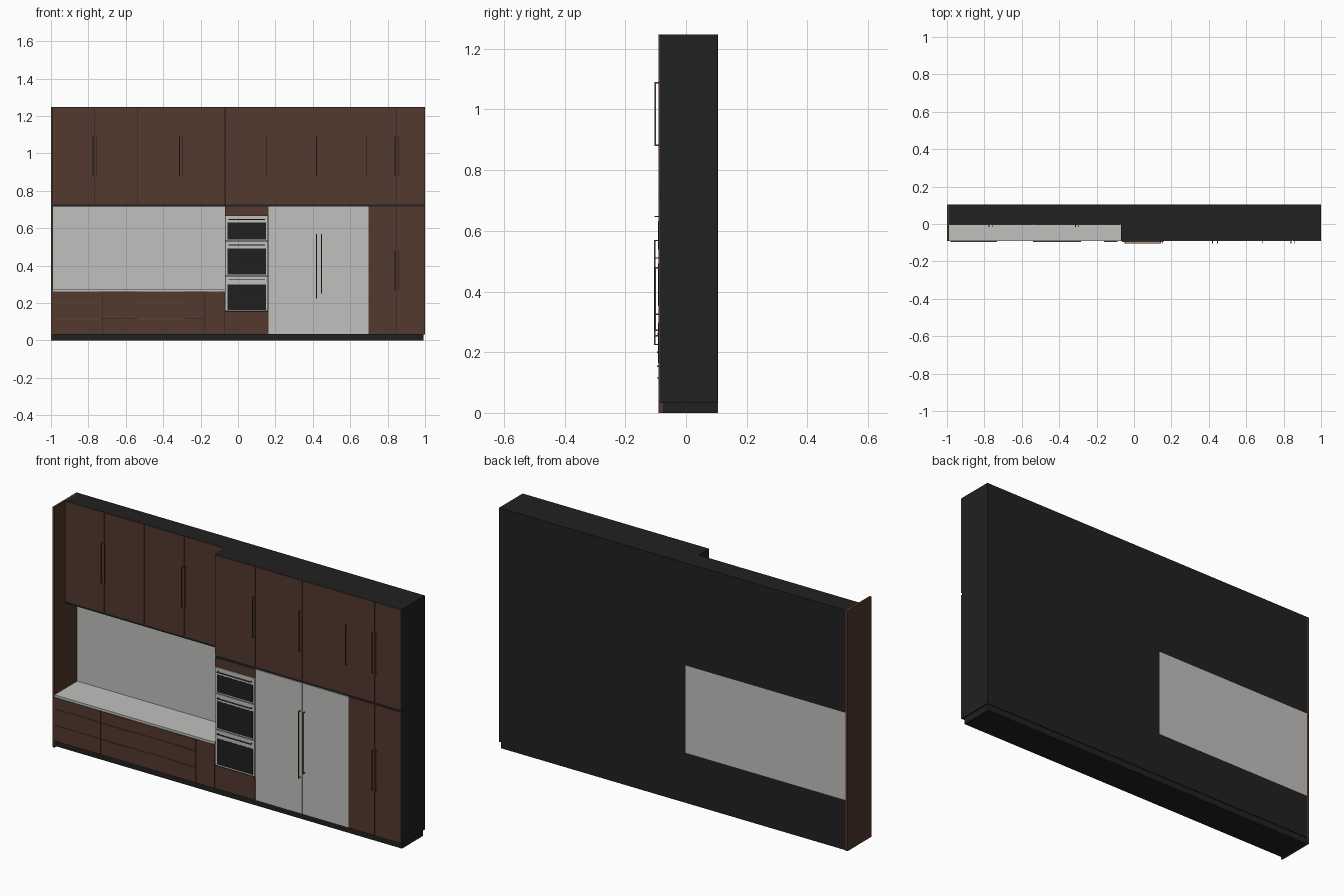
import bpy, bmesh
from mathutils import Vector, Matrix

if "Cube" in bpy.data.objects:
    bpy.data.objects.remove(bpy.data.objects["Cube"])


def material(name, r, g, b):
    m = bpy.data.materials.new(name)
    m.diffuse_color = (r, g, b, 1)
    m.use_nodes = True
    m.node_tree.nodes["Principled BSDF"].inputs["Base Color"].default_value = m.diffuse_color
    return m


WOOD = material("brown wood", 0.086, 0.041, 0.026)
DARK = material("dark carcass", 0.015, 0.015, 0.015)
LIGHT = material("pale grey", 0.53, 0.525, 0.51)
GLASS = material("black glass", 0.014, 0.014, 0.015)
BRONZE = material("bronze metal", 0.11, 0.07, 0.04)


def boxes(name, mat, spans):
    """One object from boxes given as (x0, x1, y0, y1, z0, z1)."""
    bm = bmesh.new()
    for x0, x1, y0, y1, z0, z1 in spans:
        mid = Vector(((x0 + x1) / 2, (y0 + y1) / 2, (z0 + z1) / 2))
        size = Matrix.Diagonal((x1 - x0, y1 - y0, z1 - z0, 1))
        bmesh.ops.create_cube(bm, size=1, matrix=Matrix.Translation(mid) @ size)
    me = bpy.data.meshes.new(name)
    bm.to_mesh(me)
    bm.free()
    me.materials.append(mat)
    ob = bpy.data.objects.new(name, me)
    bpy.context.collection.objects.link(ob)
    return ob


BACK, BODY, FRONT, PULL = 0.104, -0.086, -0.091, -0.104
T = 0.004   # bar thickness
GAP = 0.001
TOP = 1.247


def door(name, x0, x1, z0, z1, mat=WOOD, face=FRONT):
    boxes(name, mat, [(x0 + GAP, x1 - GAP, face, face + 0.005, z0 + GAP, z1 - GAP)])


def pull(name, x, z0, z1, face=FRONT, reach=0.012):
    """Vertical bar handle on two standoffs."""
    y, h = face - reach, T / 2
    boxes(name, BRONZE, [(x - h, x + h, y, y + T, z0, z1),
                         (x - h, x + h, y + T, face, z0, z0 + T),
                         (x - h, x + h, y + T, face, z1 - T, z1)])


def lip(name, x0, x1, z):
    """Thin edge pull on a drawer."""
    boxes(name, BRONZE, [(x0, x1, FRONT - 0.005, FRONT, z - 0.002, z + 0.002)])


# carcasses, plinth and end panel
boxes("plinth", DARK, [(-0.99, 0.993, -0.074, 0.1, 0, 0.034)])
boxes("left_end_panel", WOOD, [(-1, -0.99, FRONT, 0.105, 0, TOP)])
boxes("tall_carcass", DARK, [(-0.07, 1, BODY, BACK, 0.033, TOP)])
boxes("base_carcass", DARK, [(-0.99, -0.07, BODY, BACK, 0.033, 0.262)])
boxes("upper_carcass", DARK, [(-0.99, -0.07, 0, BACK, 0.715, TOP)])
boxes("countertop", LIGHT, [(-0.99, -0.07, FRONT, BACK, 0.262, 0.274)])
boxes("backsplash", LIGHT, [(-0.99, -0.07, 0.096, BACK, 0.274, 0.715)])

# upper left doors, set back
xs = [-0.99, -0.765, -0.535, -0.305, -0.07]
for i in range(4):
    door(f"upper_left_door_{i}", xs[i], xs[i + 1], 0.727, TOP, face=-0.005)
for i, x in enumerate((-0.775, -0.755, -0.313, -0.295)):
    pull(f"upper_left_handle_{i}", x, 0.88, 1.09, face=-0.005)

# upper right doors
xs = [-0.07, 0.163, 0.433, 0.698, 0.848, 1]
for i in range(5):
    door(f"upper_right_door_{i}", xs[i], xs[i + 1], 0.727, TOP)
for i, x in enumerate((0.154, 0.42, 0.688, 0.839, 0.859)):
    pull(f"upper_right_handle_{i}", x, 0.88, 1.09)

# base drawers and narrow door
levels = [0.034, 0.115, 0.2, 0.26]
for name, x0, x1, p0, p1 in (("left", -0.99, -0.725, -0.98, -0.732),
                             ("middle", -0.725, -0.178, -0.54, -0.284)):
    for i in range(3):
        door(f"{name}_drawer_{i}", x0, x1, levels[i], levels[i + 1])
        lip(f"{name}_drawer_pull_{i}", p0, p1, levels[i + 1])
door("narrow_base_door", -0.178, -0.07, 0.034, 0.26)
lip("narrow_door_pull", -0.16, -0.088, 0.26)

# oven tower
door("oven_top_panel", -0.07, 0.163, 0.668, 0.716)
door("oven_bottom_drawer", -0.07, 0.163, 0.034, 0.152)
lip("oven_drawer_pull", -0.065, 0.158, 0.154)
for i, (z0, z1, g1, hz) in enumerate(((0.158, 0.343, 0.298, 0.325),
                                      (0.346, 0.53, 0.492, 0.51),
                                      (0.533, 0.667, 0.63, 0.647))):
    door(f"oven_face_{i}", -0.067, 0.16, z0, z1, LIGHT)
    boxes(f"oven_window_{i}", GLASS,
          [(-0.055, 0.149, FRONT - 0.001, FRONT, z0 + 0.006, g1)])
    boxes(f"oven_handle_{i}", BRONZE,
          [(-0.05, 0.145, PULL, PULL + T, hz - 0.002, hz + 0.002)]
          + [(x, x + T, PULL + T, FRONT, hz - 0.002, hz + 0.002) for x in (-0.05, 0.141)])

# fridge and freezer doors
door("fridge_door_left", 0.163, 0.433, 0.034, 0.716, LIGHT)
door("fridge_door_right", 0.433, 0.698, 0.034, 0.716, LIGHT)
pull("fridge_handle_left", 0.42, 0.223, 0.57, reach=0.014)
pull("fridge_handle_right", 0.446, 0.252, 0.57, reach=0.014)

# pantry doors
door("pantry_door_left", 0.698, 0.848, 0.034, 0.716)
door("pantry_door_right", 0.848, 1, 0.034, 0.716)
for i, x in enumerate((0.839, 0.859)):
    pull(f"pantry_handle_{i}", x, 0.27, 0.48)
